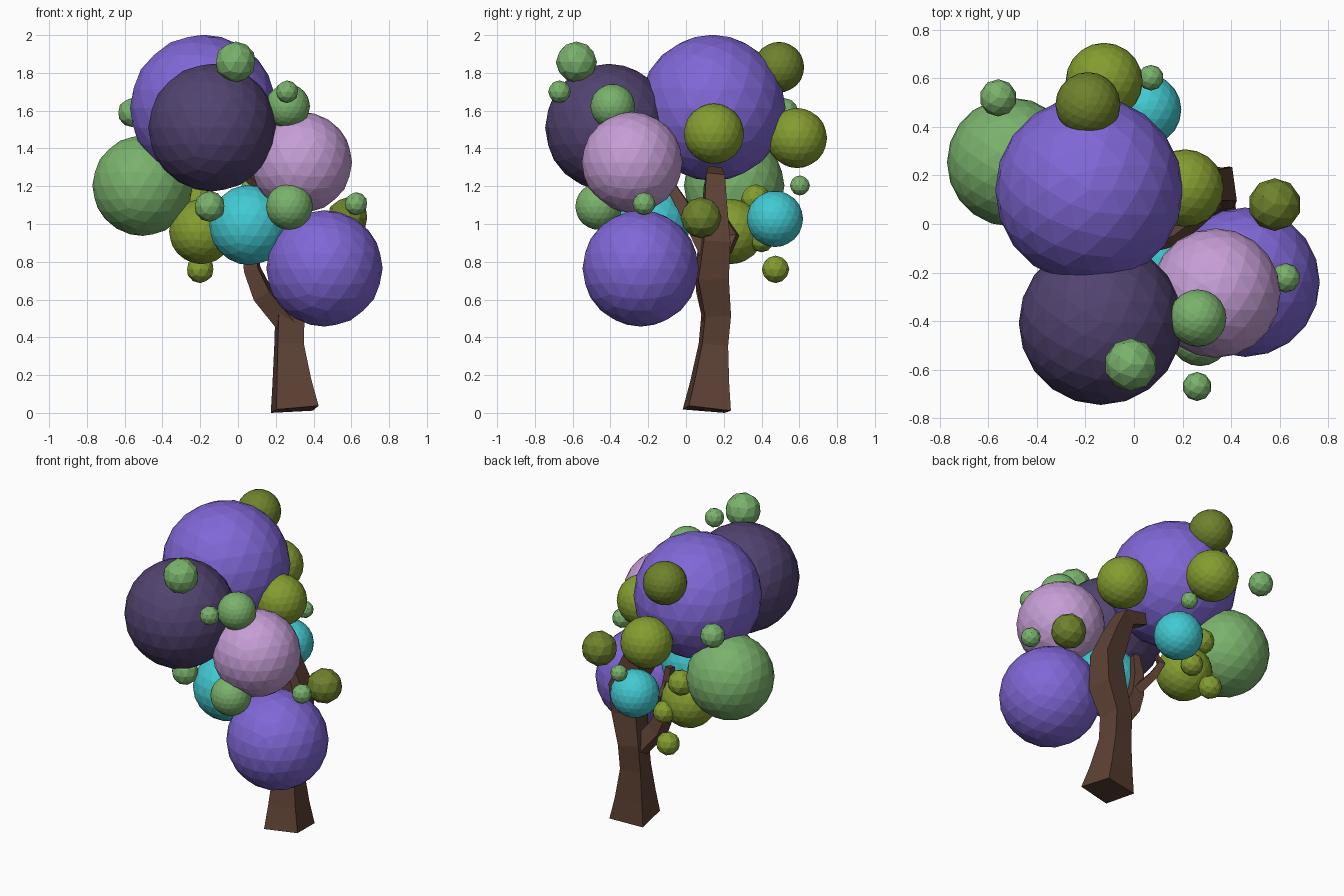
import bpy, bmesh, math
from mathutils import Vector

if "Cube" in bpy.data.objects:
    bpy.data.objects.remove(bpy.data.objects["Cube"])


def material(name, r, g, b):
    m = bpy.data.materials.new(name)
    lin = [((c / 255 + 0.055) / 1.055) ** 2.4 for c in (r, g, b)]
    m.diffuse_color = (*lin, 1)
    m.use_nodes = True
    m.node_tree.nodes["Principled BSDF"].inputs["Base Color"].default_value = m.diffuse_color
    return m


bark = material("bark_brown", 93, 65, 52)
purple = material("bright_purple", 128, 103, 214)
plum = material("dark_plum", 82, 67, 112)
pink = material("pale_mauve", 198, 158, 214)
green = material("leaf_green", 122, 178, 108)
olive = material("olive_green", 132, 157, 48)
moss = material("dark_olive", 110, 130, 44)
cyan = material("turquoise", 66, 202, 210)


def add_object(name, bm, mat):
    bmesh.ops.recalc_face_normals(bm, faces=bm.faces)
    mesh = bpy.data.meshes.new(name)
    bm.to_mesh(mesh)
    bm.free()
    mesh.materials.append(mat)
    obj = bpy.data.objects.new(name, mesh)
    bpy.context.collection.objects.link(obj)


def ball(name, x, y, z, r, mat):
    """Flat-faced foliage ball, finer when it is larger."""
    bm = bmesh.new()
    bmesh.ops.create_icosphere(bm, subdivisions=3 if r > 0.115 else 2, radius=r)
    bmesh.ops.translate(bm, vec=(x, y, z), verts=bm.verts)
    add_object(name, bm, mat)


def limb(name, path, sides=4, twist=0.0):
    """Low-poly tapered tube through (x, y, z, radius) points."""
    bm = bmesh.new()
    pts = [Vector(p[:3]) for p in path]
    rings = []
    for i, p in enumerate(pts):
        d = (pts[min(i + 1, len(pts) - 1)] - pts[max(i - 1, 0)]).normalized()
        q = Vector((0, 0, 1)).rotation_difference(d)
        ring = []
        for k in range(sides):
            a = twist + 2 * math.pi * k / sides
            v = Vector((math.cos(a), math.sin(a), 0)) * path[i][3]
            ring.append(bm.verts.new(p + q @ v))
        rings.append(ring)
    for lo, hi in zip(rings, rings[1:]):
        for k in range(sides):
            n = (k + 1) % sides
            bm.faces.new((lo[k], lo[n], hi[n], hi[k]))
    bm.faces.new(rings[0])
    bm.faces.new(rings[-1])
    for v in bm.verts:
        v.co.z = max(v.co.z, 0)
    add_object(name, bm, bark)


# Trunk and branches
limb("trunk", [(.30, .11, .015, .16), (.285, .125, .16, .13), (.27, .145, .36, .098),
               (.275, .16, .52, .098), (.32, .135, .72, .115), (.345, .155, .90, .10),
               (.27, .15, 1.08, .085), (.20, .15, 1.23, .07), (.06, .15, 1.27, .05)],
     twist=math.radians(53))
limb("left_branch", [(.27, .15, .46, .07), (.13, .11, .63, .068), (.075, .10, .76, .055),
                     (.06, .10, .90, .045), (.06, .08, 1.05, .03)], twist=.6)
limb("back_twig", [(.07, .12, .80, .04), (.03, .22, .87, .035), (0, .255, .94, .028),
                   (0, .21, 1.02, .014)], twist=.4)
limb("front_branch", [(.33, .13, .85, .07), (.24, .02, 1.04, .05), (.14, -.06, 1.17, .038),
                      (.05, -.10, 1.25, .025)], twist=.5)

# Large foliage balls
ball("crown_ball", -.185, .14, 1.615, .387, purple)
ball("front_dark_ball", -.137, -.408, 1.51, .338, plum)
ball("right_mauve_ball", .337, -.285, 1.326, .267, pink)
ball("lower_purple_ball", .458, -.24, .765, .308, purple)
ball("left_green_ball", -.505, .255, 1.203, .266, green)
ball("inner_olive_ball", -.193, .24, .96, .172, olive)
ball("front_turquoise_ball", .06, -.19, .995, .212, cyan)
ball("back_turquoise_ball", .046, .471, 1.027, .149, cyan)

# Small foliage balls
smalls = [
    ("green_ball", green, [
        (-.013, -.58, 1.857, .109), (.26, -.67, 1.70, .06), (.263, -.388, 1.623, .118),
        (.272, -.462, 1.093, .124), (-.15, -.34, 1.093, .082), (-.56, .52, 1.59, .077),
        (.625, -.222, 1.107, .061), (.07, .603, 1.204, .053)]),
    ("olive_ball", olive, [
        (-.123, .588, 1.455, .159), (.21, .148, 1.478, .16), (-.22, .37, 1.13, .08),
        (-.12, .40, .92, .07), (-.20, .474, .76, .073)]),
    ("dark_olive_ball", moss, [(-.19, .492, 1.83, .134), (.58, .08, 1.033, .109)]),
]
for name, mat, spots in smalls:
    for i, (x, y, z, r) in enumerate(spots, 1):
        ball(f"{name}_{i}", x, y, z, r, mat)
